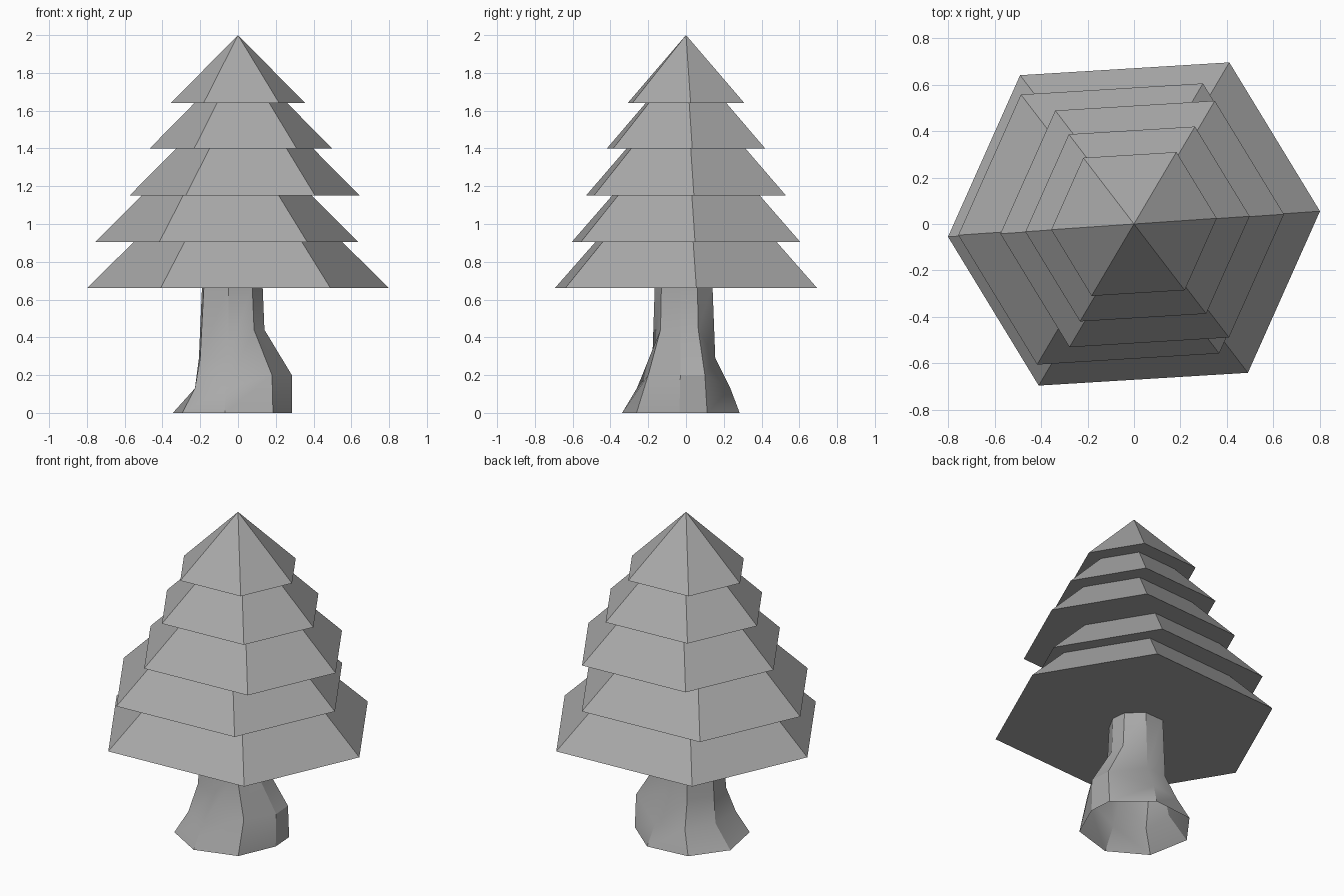
import bpy
import bmesh
import math

if "Cube" in bpy.data.objects:
    bpy.data.objects.remove(bpy.data.objects["Cube"])

grey = bpy.data.materials.new("plain grey")
grey.diffuse_color = (0.4, 0.4, 0.4, 1)
grey.use_nodes = True
grey.node_tree.nodes["Principled BSDF"].inputs["Base Color"].default_value = grey.diffuse_color


def finish(name, bm):
    """Turn a bmesh into a named object with the grey material."""
    bmesh.ops.recalc_face_normals(bm, faces=bm.faces)
    mesh = bpy.data.meshes.new(name)
    bm.to_mesh(mesh)
    bm.free()
    mesh.materials.append(grey)
    obj = bpy.data.objects.new(name, mesh)
    bpy.context.collection.objects.link(obj)
    return obj


# Slightly skewed hexagon shared by all branch tiers (half, then point-mirrored)
half = [(0.80, 0.055), (0.41, 0.695), (-0.49, 0.64)]
hexagon = half + [(-x, -y) for x, y in half]


def branch_tier(name, base_z, top_z, scale, shift):
    bm = bmesh.new()
    ring = [bm.verts.new((x * scale + shift, y * scale, base_z)) for x, y in hexagon]
    tip = bm.verts.new((shift, 0, top_z))
    bm.faces.new(ring)
    for i in range(6):
        bm.faces.new((ring[i], ring[(i + 1) % 6], tip))
    finish(name, bm)


# Branch tiers from the ground up: base height, tip height, scale, sideways shift
tiers = [
    (0.66, 1.45, 1.0, 0.0),
    (0.905, 1.60, 0.87, -0.06),
    (1.15, 1.765, 0.7625, 0.035),
    (1.40, 1.89, 0.603, 0.015),
    (1.64, 2.00, 0.445, 0.0),
]
for n, tier in enumerate(tiers, 1):
    branch_tier(f"branch_tier_{n}", *tier)

# Eight-sided trunk, open below: plan of each ring, counter-clockwise
foot = [(-.295, -.207), (-.07, -.338), (.185, -.262), (.285, -.035),
        (.275, .112), (.07, .284), (-.195, .258), (-.345, .055)]
flare = [(-.228, -.165), (-.065, -.26), (.18, -.2), (.285, -.03),
         (.275, .1), (.05, .235), (-.14, .21), (-.228, .035)]
waist = [(-.2, -.11), (-.05, -.178), (.085, -.135), (.14, -.03),
         (.135, .065), (.03, .155), (-.11, .145), (-.207, .02)]
neck = [(-.18, -.1), (-.05, -.165), (.075, -.13), (.13, -.03),
        (.12, .06), (.03, .14), (-.1, .135), (-.19, .02)]

bm = bmesh.new()
rings = []
# Each ring has a usual height and a raised height for the bulging root side
for plan, low, high in ((foot, 0, 0), (flare, .13, .2), (waist, .29, .44), (neck, .68, .68)):
    rings.append([bm.verts.new((x, y, high if i in (2, 3, 4) else low))
                  for i, (x, y) in enumerate(plan)])
for lower, upper in zip(rings, rings[1:]):
    for i in range(8):
        j = (i + 1) % 8
        bm.faces.new((lower[i], lower[j], upper[j], upper[i]))
trunk = finish("trunk", bm)

# Soften the gentle bends of the trunk only
bpy.context.view_layer.objects.active = trunk
trunk.select_set(True)
bpy.ops.object.shade_smooth_by_angle(angle=math.radians(30))
